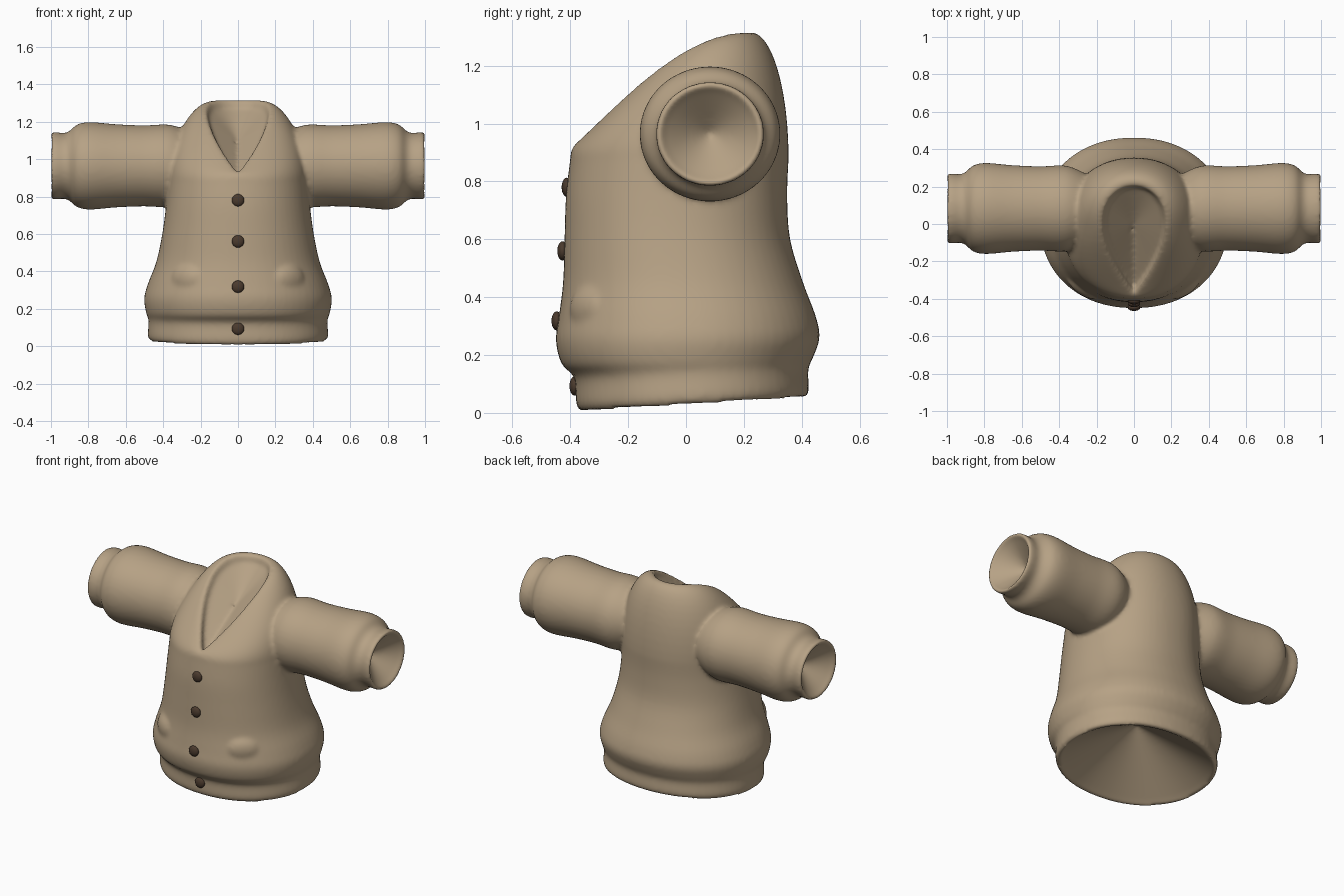
import bpy, bmesh
from math import sin, cos, pi
from mathutils import Vector, Matrix

if "Cube" in bpy.data.objects:
    bpy.data.objects.remove(bpy.data.objects["Cube"])

SEG = 64
ANGLES = [2 * pi * i / SEG for i in range(SEG)]


def material(name, rgb):
    m = bpy.data.materials.new(name)
    m.use_nodes = True
    m.diffuse_color = (*rgb, 1)
    bsdf = m.node_tree.nodes["Principled BSDF"]
    bsdf.inputs["Base Color"].default_value = (*rgb, 1)
    bsdf.inputs["Roughness"].default_value = 0.8
    return m


def spline(points, steps=4):
    """Catmull-Rom curve through the given profile points."""
    p = [Vector(q) for q in points]
    p = [p[0]] + p + [p[-1]]
    out = []
    for a, b, c, d in zip(p, p[1:], p[2:], p[3:]):
        for k in range(steps):
            t = k / steps
            out.append(0.5 * (2 * b + (c - a) * t + (2 * a - 5 * b + 4 * c - d) * t * t
                              + (3 * b - a - 3 * c + d) * t ** 3))
    return out + [p[-1]]


def loft(bm, rings, start, end):
    """Skin a stack of closed rings, closing both ends to an apex."""
    loops = [[bm.verts.new(co) for co in ring] for ring in rings]
    for lo, hi in zip(loops, loops[1:]):
        for i in range(SEG):
            j = (i + 1) % SEG
            bm.faces.new((lo[i], lo[j], hi[j], hi[i]))
    for loop, apex in ((loops[0], start), (loops[-1], end)):
        tip = bm.verts.new(apex)
        for i in range(SEG):
            bm.faces.new((loop[i], loop[(i + 1) % SEG], tip))


def power(v, e):
    return abs(v) ** e * (1 if v >= 0 else -1)


def body_ring(z, rx, front, back):
    """Slightly squared oval; the hem tilts up towards the back."""
    yc, ry = (front + back) / 2, (back - front) / 2
    ring = []
    for a in ANGLES:
        x, y = rx * power(sin(a), 0.93), yc - ry * power(cos(a), 0.93)
        tilt = 0.05 * (y + 0.4) / 0.8 * max(0, 1 - z / 0.3)
        ring.append(Vector((x, y, z + tilt)))
    return ring


def neck_ring(grow, lift):
    """Teardrop V-neck outline, rising from the front point to the nape."""
    ring = []
    for a in ANGLES:
        c = (1 - cos(a)) / 2
        x = (0.204 + grow) * sin(a) * abs(sin(a / 2)) ** 0.9
        y = -0.35 + 0.55 * c - grow * cos(a) * 0.7
        ring.append(Vector((x, y, 0.92 + 0.385 * sin(pi * c / 2) + lift)))
    return ring


wool = material("tan wool", (0.47, 0.36, 0.235))
brown = material("dark brown button", (0.07, 0.043, 0.027))

bm = bmesh.new()

# Torso: height, half width, front, back
profile = spline([
    (0.0, 0.465, -0.36, 0.41), (0.03, 0.482, -0.38, 0.425),
    (0.12, 0.478, -0.385, 0.422), (0.17, 0.492, -0.43, 0.44),
    (0.25, 0.502, -0.45, 0.462), (0.33, 0.483, -0.44, 0.45),
    (0.45, 0.437, -0.425, 0.405), (0.6, 0.405, -0.42, 0.36),
    (0.75, 0.385, -0.415, 0.35), (0.88, 0.375, -0.40, 0.355)])
rings = [body_ring(0.02, 0.44, -0.335, 0.385)] + [body_ring(*p) for p in profile]

# Shoulders: rounded sweep from the chest up to the collar
chest, collar = rings[-1], neck_ring(0.035, 0.012)
for k in range(1, 13):
    t = k / 12 * pi / 2
    rings.append([Vector((a.x + (b.x - a.x) * (1 - cos(t)),
                          a.y + (b.y - a.y) * (1 - cos(t)),
                          a.z + (b.z - a.z) * sin(t))) for a, b in zip(chest, collar)])
rings += [neck_ring(0.012, 0.01), neck_ring(0, -0.01), neck_ring(-0.006, -0.035)]
loft(bm, rings, (0, 0.02, 0.3), (0, 0, 1.1))

# Sleeves with cuffs and hollow ends: distance from centre, radius
sleeve = spline([(0.25, 0.18), (0.36, 0.226), (0.5, 0.223), (0.65, 0.229),
                 (0.79, 0.241), (0.86, 0.228), (0.9, 0.192), (0.93, 0.181),
                 (0.96, 0.184), (0.99, 0.185), (1.003, 0.174), (0.985, 0.158)])
for side in (-1, 1):
    rings = [[Vector((side * x, 0.083 + r * 1.01 * sin(a), 0.964 + r * 0.97 * cos(a)))
              for a in ANGLES] for x, r in sleeve]
    loft(bm, rings, (side * 0.25, 0.083, 0.964), (side * 0.85, 0.083, 0.964))

# Soft pocket bulges
for side in (-1, 1):
    place = (Matrix.Translation((side * 0.27, -0.335, 0.36))
             @ Matrix.Rotation(side * 0.6, 4, "Z")
             @ Matrix.Diagonal((0.1, 0.045, 0.075, 1)))
    bmesh.ops.create_uvsphere(bm, u_segments=24, v_segments=16, radius=1, matrix=place)

bmesh.ops.recalc_face_normals(bm, faces=bm.faces)
mesh = bpy.data.meshes.new("cardigan")
bm.to_mesh(mesh)
bm.free()
mesh.materials.append(wool)
cardigan = bpy.data.objects.new("cardigan", mesh)
bpy.context.collection.objects.link(cardigan)

# Fuse the parts into one knitted surface and soften the seams
fuse = cardigan.modifiers.new("fuse", "REMESH")
fuse.mode = "VOXEL"
fuse.voxel_size = 0.012
fuse.use_smooth_shade = True
soften = cardigan.modifiers.new("soften", "SMOOTH")
soften.factor = 0.5
soften.iterations = 8

# Buttons down the front
for n, (y, z) in enumerate([(-0.385, 0.093), (-0.447, 0.318), (-0.427, 0.56), (-0.412, 0.78)]):
    bpy.ops.mesh.primitive_uv_sphere_add(segments=20, ring_count=12, radius=1,
                                         location=(0, y, z))
    button = bpy.context.object
    button.name = "button_%d" % (n + 1)
    button.scale = (0.033, 0.018, 0.033)
    button.data.materials.append(brown)
    bpy.ops.object.shade_smooth()
